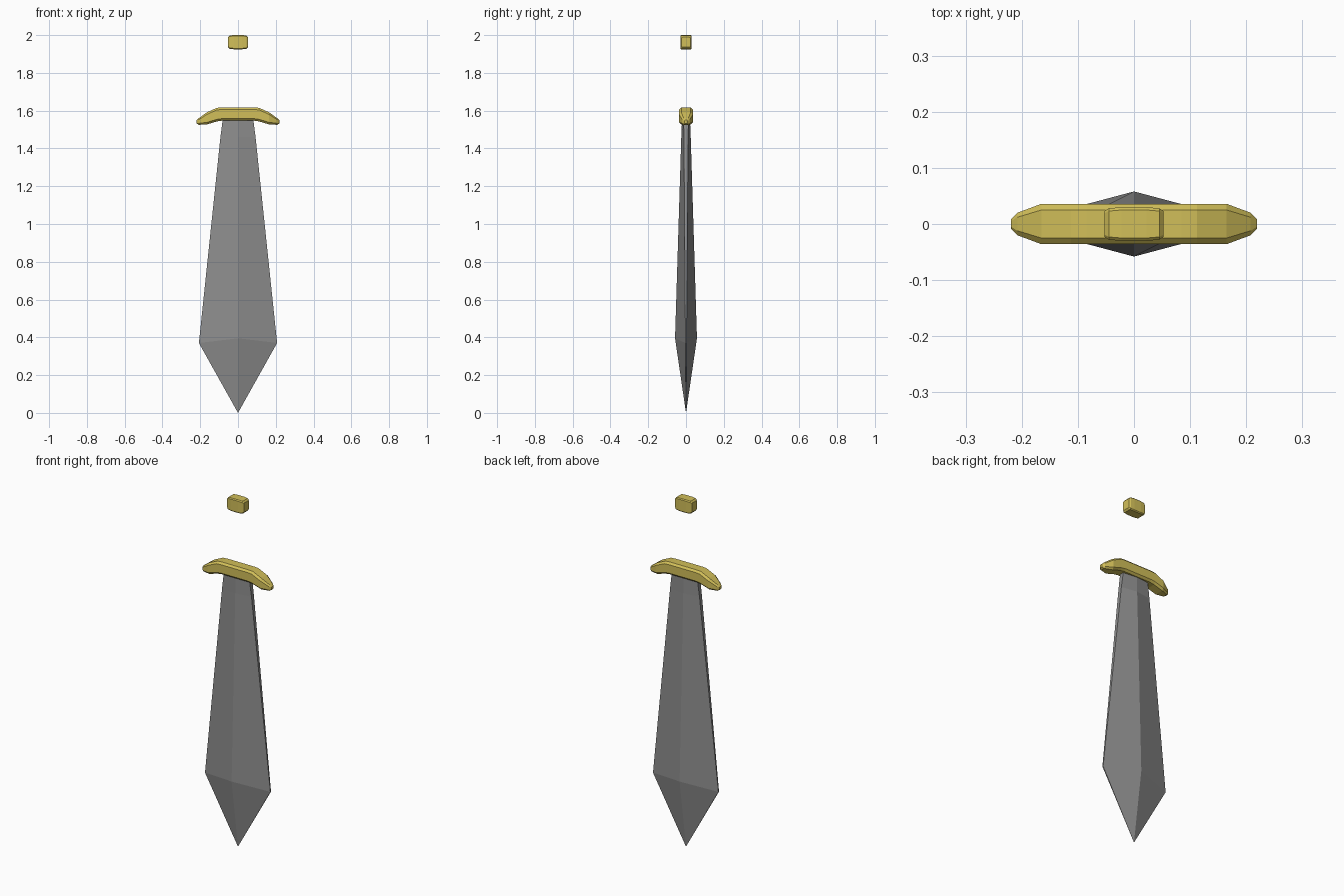
import bpy, bmesh

if "Cube" in bpy.data.objects:
    bpy.data.objects.remove(bpy.data.objects["Cube"])


def material(name, rgb):
    m = bpy.data.materials.new(name)
    m.diffuse_color = (*rgb, 1)
    m.use_nodes = True
    m.node_tree.nodes["Principled BSDF"].inputs["Base Color"].default_value = m.diffuse_color
    return m


gold = material("gold", (0.64, 0.52, 0.10))
steel = material("steel", (0.27, 0.27, 0.27))


def loft(name, rings, mat):
    """Skin matching point rings into one closed, flat-shaded solid."""
    bm = bmesh.new()
    loops = [[bm.verts.new(p) for p in ring] for ring in rings]
    for a, b in zip(loops, loops[1:]):
        n = len(a)
        for i in range(n):
            j = (i + 1) % n
            bm.faces.new((a[i], a[j], b[j], b[i]))
    bm.faces.new(loops[0])
    bm.faces.new(loops[-1])
    bmesh.ops.remove_doubles(bm, verts=bm.verts, dist=0.0002)
    bmesh.ops.recalc_face_normals(bm, faces=bm.faces)
    mesh = bpy.data.meshes.new(name)
    bm.to_mesh(mesh)
    bm.free()
    mesh.materials.append(mat)
    obj = bpy.data.objects.new(name, mesh)
    bpy.context.collection.objects.link(obj)
    return obj


def chamfered(x, y, low, high, c):
    """Rectangle across x with cut corners."""
    pts = [(y, low + c), (y, high - c), (y - c, high), (c - y, high),
           (-y, high - c), (-y, low + c), (c - y, low), (y - c, low)]
    return [(x, py, pz) for py, pz in pts]


def mirrored(stations):
    """Stations run from the middle outwards; repeat them on the -x side."""
    both = [(-s[0], *s[1:]) for s in reversed(stations)] + stations
    return [chamfered(*s) for s in both]


def blade_ring(z, ridge_z, width, ridge, edge):
    """Flattened diamond with a narrow flat cutting edge."""
    return [(width, -edge, z), (width, edge, z), (0, ridge, ridge_z),
            (-width, edge, z), (-width, -edge, z), (0, -ridge, ridge_z)]


# Blade, pointing down
loft("blade", [
    blade_ring(0.0, 0.0, 0.0, 0.0, 0.0),
    blade_ring(0.37, 0.395, 0.207, 0.058, 0.003),
    blade_ring(1.46, 1.46, 0.093, 0.025, 0.011),
    blade_ring(1.56, 1.56, 0.080, 0.021, 0.013),
], steel)

# Drooping crossguard: x, half depth, bottom, top, chamfer
loft("crossguard", mirrored([
    (0.085, 0.036, 1.547, 1.617, 0.011),
    (0.112, 0.036, 1.543, 1.615, 0.011),
    (0.165, 0.036, 1.527, 1.591, 0.011),
    (0.208, 0.020, 1.525, 1.560, 0.008),
    (0.219, 0.009, 1.532, 1.550, 0.004),
]), gold)

# Pommel
loft("pommel", mirrored([
    (0.022, 0.030, 1.925, 2.000, 0.005),
    (0.045, 0.028, 1.927, 1.998, 0.005),
    (0.053, 0.023, 1.936, 1.989, 0.004),
]), gold)
